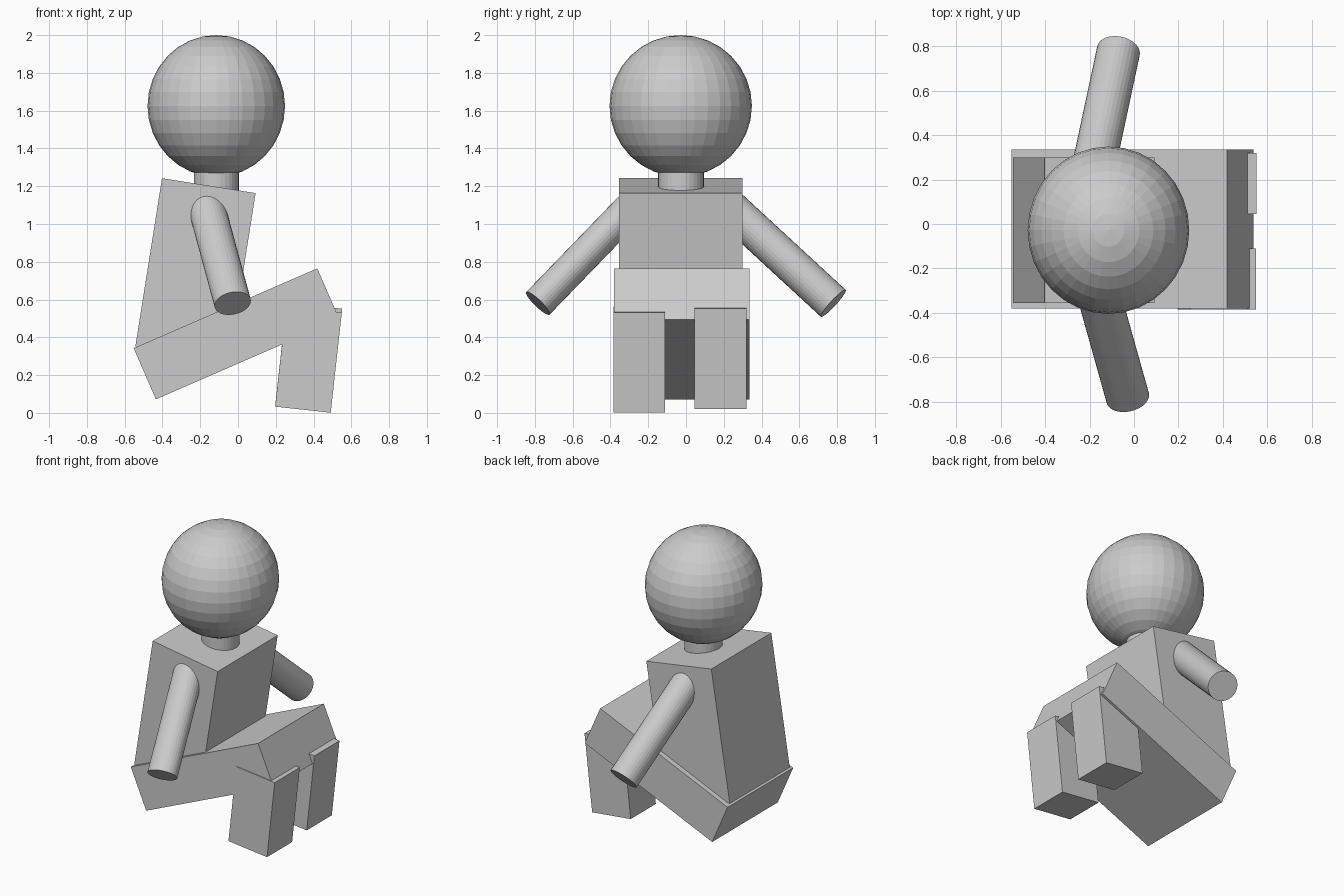
import bpy
from math import radians
from mathutils import Matrix, Vector

if "Cube" in bpy.data.objects:
    bpy.data.objects.remove(bpy.data.objects["Cube"])


def box(name, center, size, tilt):
    """Box tilted about the y axis (degrees)."""
    bpy.ops.mesh.primitive_cube_add(size=1, location=center,
                                    rotation=(0, radians(tilt), 0))
    ob = bpy.context.object
    ob.name = name
    ob.scale = size
    return ob


def limb(name, start, end, rx, ry):
    """Elliptic cylinder between two points; rx is the radius nearest the x axis."""
    start, end = Vector(start), Vector(end)
    d = (end - start).normalized()
    u = Vector((1, 0, 0))
    u = (u - d * u.dot(d)).normalized()
    v = d.cross(u)
    bpy.ops.mesh.primitive_cylinder_add(vertices=32, radius=1, depth=1)
    ob = bpy.context.object
    ob.name = name
    frame = Matrix((u * rx, v * ry, end - start)).transposed().to_4x4()
    ob.data.transform(Matrix.Translation((start + end) / 2) @ frame)
    return ob


# Torso, leaning forward
box("torso", (-0.225, -0.028, 0.758), (0.502, 0.654, 0.901), 9)

# Thighs as one slab rising to the knees
box("thighs", (-0.0075, -0.022, 0.4185), (1.06, 0.716, 0.295), -23.5)

# Lower legs
for name, x, y, z in (("right_lower_leg", 0.373, -0.248, 0.282),
                      ("left_lower_leg", 0.375, 0.182, 0.303)):
    box(name, (x, y, z), (0.296, 0.274, 0.533), 6.3)

# Neck and head
limb("neck", (-0.115, -0.027, 1.12), (-0.115, -0.027, 1.36), 0.119, 0.121)
bpy.ops.mesh.primitive_uv_sphere_add(segments=32, ring_count=16, radius=1,
                                     location=(-0.115, -0.028, 1.625))
head = bpy.context.object
head.name = "head"
head.scale = (0.364, 0.377, 0.375)

# Arms, reaching down and outward
limb("right_arm", (-0.175, -0.26, 1.122), (-0.028, -0.784, 0.58), 0.098, 0.086)
limb("left_arm", (-0.194, 0.20, 1.115), (-0.07, 0.780, 0.58), 0.098, 0.097)
